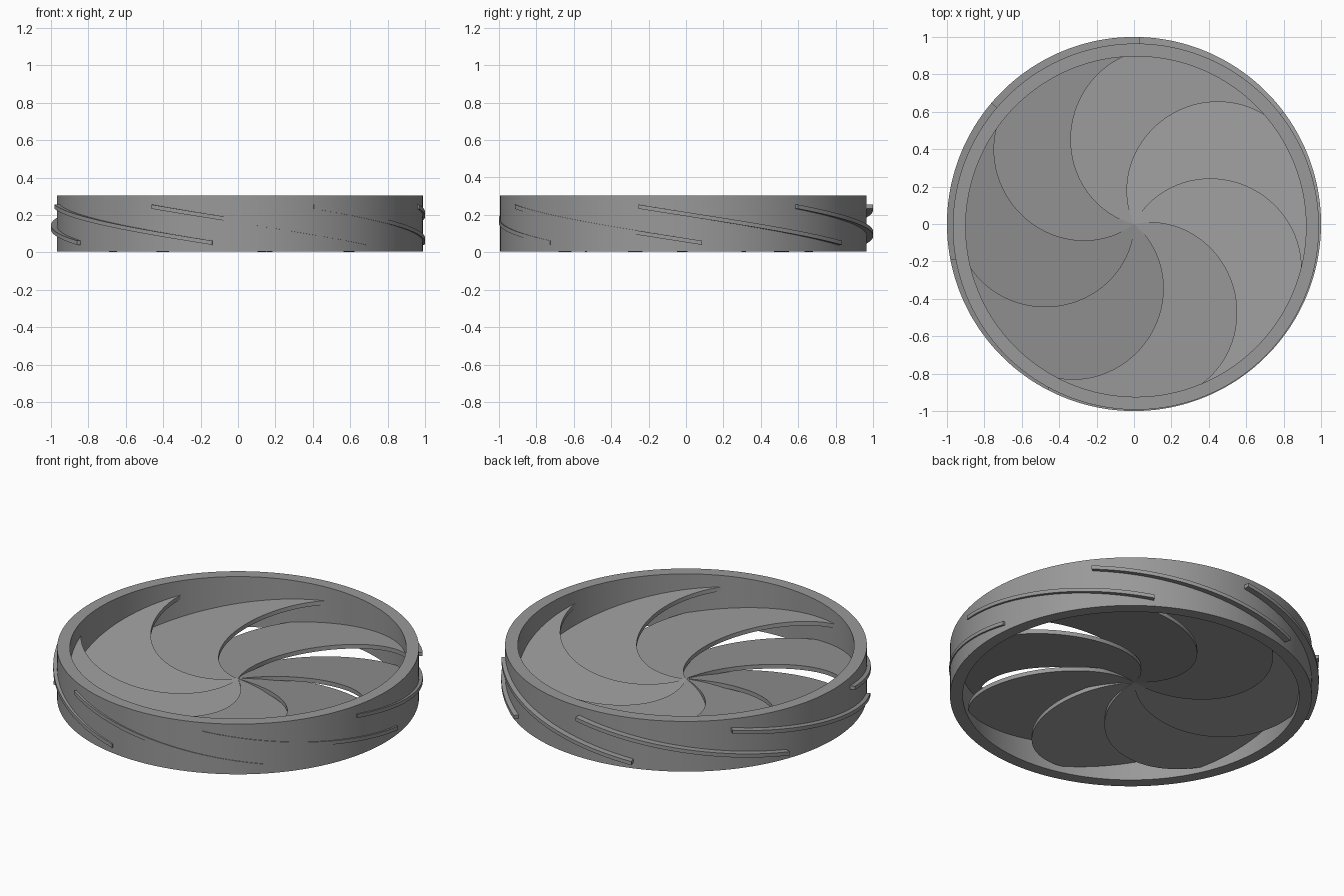
import bpy, bmesh, math
from mathutils import Matrix

if "Cube" in bpy.data.objects:
    bpy.data.objects.remove(bpy.data.objects["Cube"])

COUNT = 7
STEP = math.tau / COUNT

grey = bpy.data.materials.new("mid_grey")
grey.diffuse_color = (0.32, 0.32, 0.32, 1)
grey.use_nodes = True
grey.node_tree.nodes["Principled BSDF"].inputs["Base Color"].default_value = grey.diffuse_color


def finish(name, bm, smooth=True):
    bmesh.ops.recalc_face_normals(bm, faces=bm.faces)
    mesh = bpy.data.meshes.new(name)
    bm.to_mesh(mesh)
    bm.free()
    mesh.materials.append(grey)
    ob = bpy.data.objects.new(name, mesh)
    bpy.context.collection.objects.link(ob)
    if smooth:
        bpy.ops.object.select_all(action='DESELECT')
        ob.select_set(True)
        bpy.context.view_layer.objects.active = ob
        bpy.ops.object.shade_smooth_by_angle(angle=math.radians(30))
    return ob


def sweep(name, sections, closed):
    """Skin a list of four-point cross-sections."""
    bm = bmesh.new()
    loops = [[bm.verts.new(p) for p in s] for s in sections]
    n = len(loops)
    for i in range(n if closed else n - 1):
        a, b = loops[i], loops[(i + 1) % n]
        for j in range(4):
            k = (j + 1) % 4
            bm.faces.new((a[j], a[k], b[k], b[j]))
    if not closed:
        bm.faces.new(loops[0])
        bm.faces.new(loops[-1])
    return finish(name, bm)


def section(angle, r0, r1, z0, z1, cx=0.0, cy=0.0):
    c, s = math.cos(angle), math.sin(angle)
    return [(cx + r * c, cy + r * s, z)
            for r, z in ((r0, z0), (r1, z0), (r1, z1), (r0, z1))]


# Outer ring, slightly off the centre of the blades
sweep("outer_ring",
      [section(math.tau * i / 160, 0.91, 0.979, 0.005, 0.305, 0.01, -0.014)
       for i in range(160)], True)

# Helical ribs on the outside of the ring
for k in range(COUNT):
    start = math.radians(88.2) + k * STEP
    parts = []
    for i in range(41):
        t = i / 40
        z = 0.233 - 0.193 * t
        parts.append(section(start + math.radians(71) * t, 0.95, 1.0, z, z + 0.022))
    sweep(f"thread_rib_{k + 1}", parts, False)


# Swirl blades: tilted flat plates, each low edge tucked under its neighbour
def curve_point(phi, turn):
    r = 0.91 * math.cos(phi) * (1.045 - 0.08 * math.sin(phi) ** 2)
    a = math.radians(75.3) + phi + turn
    return r * math.cos(a), r * math.sin(a)


PHI_END = math.radians(8)
THICK = 0.025
SPAN = STEP + math.radians(12)
phis = [math.pi / 2 + (PHI_END - math.pi / 2) * i / 36 for i in range(1, 37)]
high_edge = [curve_point(p, 0) for p in phis]
low_edge = [curve_point(p, SPAN) for p in reversed(phis)]
tip_r = math.hypot(*high_edge[-1])
tip_a = math.radians(75.3) + PHI_END
rim = [(tip_r * math.cos(tip_a + SPAN * i / 20), tip_r * math.sin(tip_a + SPAN * i / 20))
       for i in range(1, 20)]
outline = [(0, 0)] + high_edge + rim + low_edge

for k in range(COUNT):
    bm = bmesh.new()
    top = [bm.verts.new((x, y, 0.111 + 0.12 * x + 0.13 * y)) for x, y in outline]
    face = bm.faces.new(top)
    ext = bmesh.ops.extrude_face_region(bm, geom=[face], use_keep_orig=True)
    moved = [v for v in ext["geom"] if isinstance(v, bmesh.types.BMVert)]
    bmesh.ops.translate(bm, verts=moved, vec=(0, 0, -THICK))
    bmesh.ops.rotate(bm, verts=bm.verts, cent=(0, 0, 0),
                     matrix=Matrix.Rotation(k * STEP, 3, 'Z'))
    finish(f"swirl_blade_{k + 1}", bm)
